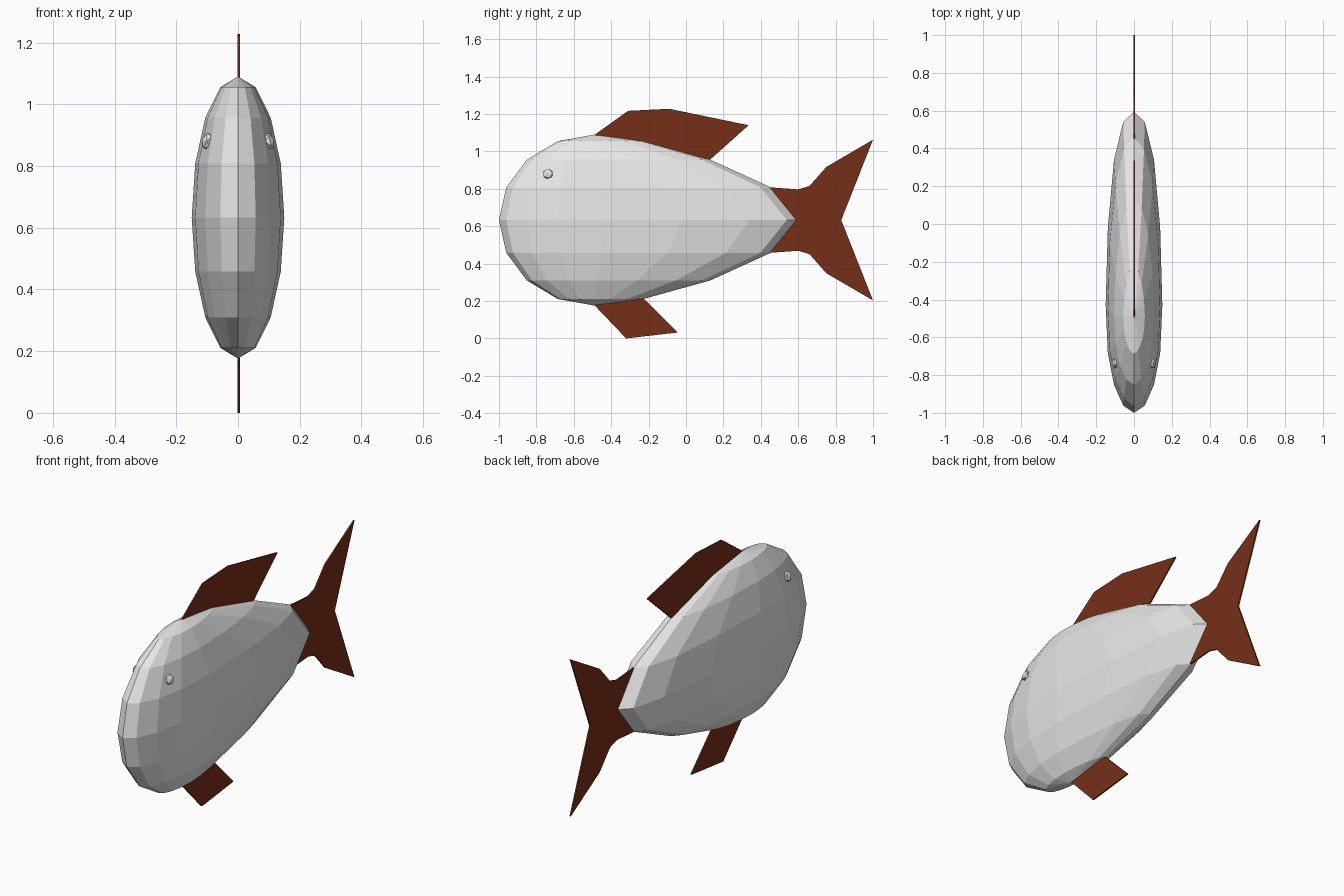
import bpy, bmesh, math
from mathutils import Vector

cube = bpy.data.objects.get("Cube")
if cube:
    bpy.data.objects.remove(cube, do_unlink=True)


def make_material(name, rgb):
    m = bpy.data.materials.new(name)
    m.use_nodes = True
    m.diffuse_color = (*rgb, 1)
    bsdf = next(n for n in m.node_tree.nodes if n.type == 'BSDF_PRINCIPLED')
    bsdf.inputs["Base Color"].default_value = (*rgb, 1)
    return m


scale_grey = make_material("scale_grey", (0.8, 0.8, 0.8))
fin_brown = make_material("fin_brown", (0.18, 0.028, 0.009))


def finish(name, bm, mat):
    bmesh.ops.recalc_face_normals(bm, faces=bm.faces)
    me = bpy.data.meshes.new(name)
    bm.to_mesh(me)
    bm.free()
    me.materials.append(mat)
    ob = bpy.data.objects.new(name, me)
    bpy.context.collection.objects.link(ob)
    return ob


# Body: flattened sphere, its rear tip pulled back with a smooth falloff
CENTRE = Vector((0, -0.49, 0.633))
RADII = Vector((0.15, 0.51, 0.457))
PULL, REACH = 0.575, 0.667
bm = bmesh.new()
bmesh.ops.create_uvsphere(bm, u_segments=16, v_segments=8, radius=1)
tip = CENTRE + Vector((0, RADII.y, 0))
for v in bm.verts:
    v.co = CENTRE + v.co * RADII
    t = max(0, 1 - (v.co - tip).length / REACH)
    v.co.y += PULL * (3 * t * t - 2 * t ** 3)
finish("body", bm, scale_grey)

# Eyes: small faceted domes lying along the body surface
for side, name in ((1, "eye_left"), (-1, "eye_right")):
    bm = bmesh.new()
    bmesh.ops.create_icosphere(bm, subdivisions=1, radius=1)
    normal = Vector((side * 4.4, -0.96, 1.18)).normalized()
    turn = normal.to_track_quat('Z', 'Y')
    for v in bm.verts:
        v.co = turn @ (v.co * Vector((0.03, 0.03, 0.018)))
        v.co += Vector((side * 0.1, -0.738, 0.88))
    finish(name, bm, scale_grey)


# Fins: thin plates cut from side outlines given as (y, z)
def fin(name, outline, thickness=0.008, x=-0.002):
    bm = bmesh.new()
    face = bm.faces.new([bm.verts.new((x, y, z)) for y, z in outline])
    ext = bmesh.ops.extrude_face_region(bm, geom=[face])
    moved = [g for g in ext["geom"] if isinstance(g, bmesh.types.BMVert)]
    bmesh.ops.translate(bm, verts=moved, vec=(thickness, 0, 0))
    return finish(name, bm, fin_brown)


fin("dorsal_fin", [(-0.49, 1.088), (-0.31, 1.217), (-0.09, 1.228),
                   (0.335, 1.14), (0.13, 0.957), (-0.2, 1.0)])
fin("belly_fin", [(-0.49, 0.178), (-0.32, 0.0), (-0.045, 0.032),
                  (-0.22, 0.208), (-0.35, 0.25)])
upper = [(0.45, 0.808), (0.6, 0.797), (0.66, 0.815), (0.75, 0.917), (1.0, 1.063)]
lower = [(y, 2 * CENTRE.z - z) for y, z in reversed(upper)]
fin("tail_fin", upper + [(0.83, CENTRE.z)] + lower)
